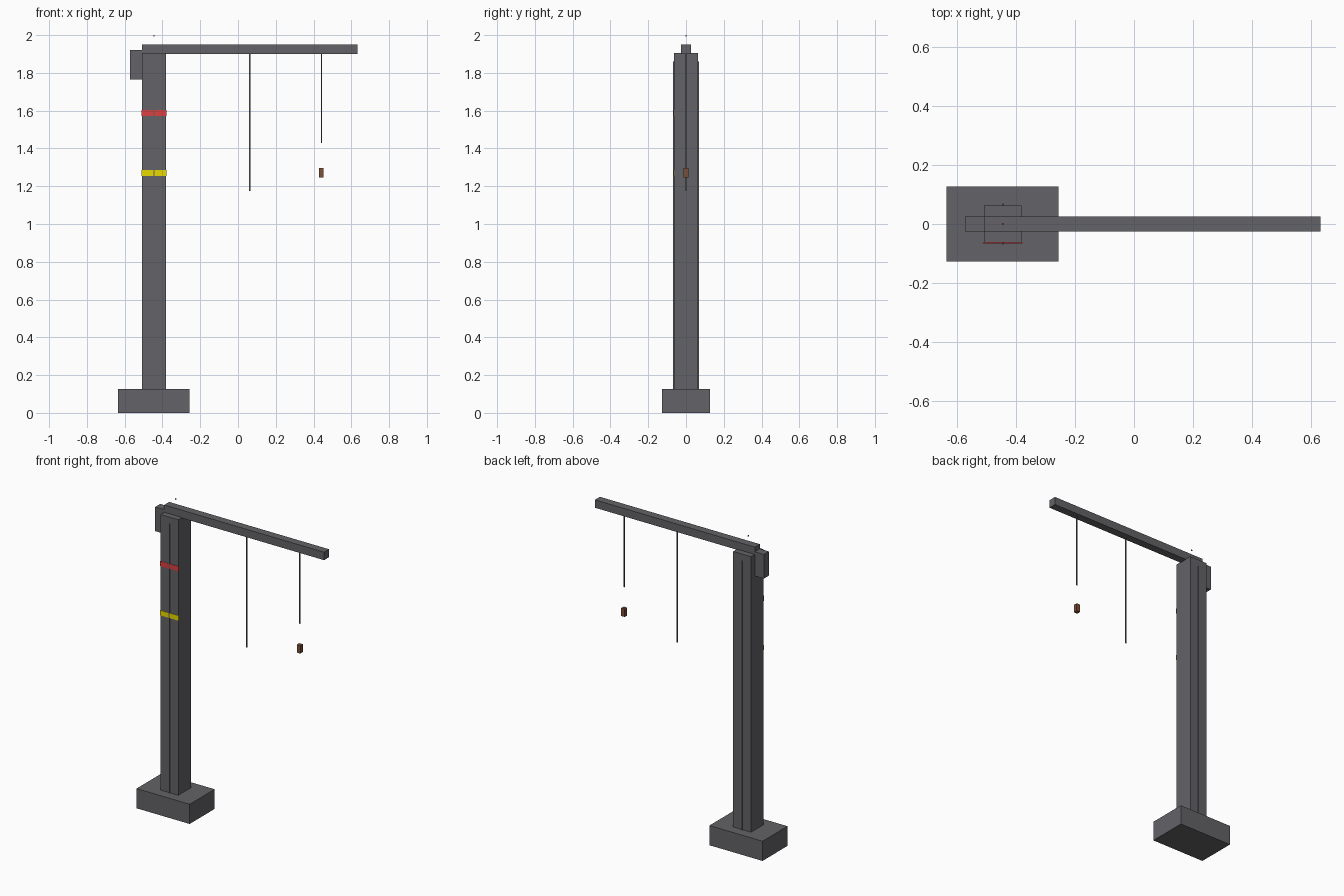
import bpy

if "Cube" in bpy.data.objects:
    bpy.data.objects.remove(bpy.data.objects["Cube"])

U = 0.127          # module size of the structure
MAST_X = -0.445    # mast centre line
STEEL = (0.125, 0.123, 0.135)
materials = {}


def paint(obj, color):
    """Give the object a shared material of this colour."""
    if color not in materials:
        materials[color] = bpy.data.materials.new("paint")
        materials[color].diffuse_color = (*color, 1)
    obj.data.materials.append(materials[color])


def box(name, x, y, z, color=STEEL):
    """Box from (min, max) ranges on each axis."""
    r = (x, y, z)
    bpy.ops.mesh.primitive_cube_add(size=1, location=[(a + b) / 2 for a, b in r])
    o = bpy.context.object
    o.name = name
    o.scale = [b - a for a, b in r]
    bpy.ops.object.transform_apply(location=False, rotation=False, scale=True)
    paint(o, color)
    return o


def bar(name, x, y, z, width, color=STEEL):
    """Square upright bar centred on x, y."""
    h = width / 2
    return box(name, (x - h, x + h), (y - h, y + h), z, color)


# Structure: footing, mast, boom, counterweight
box("footing", (-0.635, -0.256), (-U, U), (0, U))
bar("mast", MAST_X, 0, (U, 1.904), U)
box("boom", (-0.509, 0.632), (-0.0254, 0.0254), (1.9, 1.951))
box("counterweight", (-0.573, -0.509), (-0.0254, 0.0254), (1.765, 1.921))

# Conduits running up the front and back of the mast
for side, s in (("front", -1), ("back", 1)):
    bar(side + "_conduit", MAST_X, s * 0.0655, (U, 1.86), 0.0064)

# Painted bands on the front of the mast
for name, z, color in (("red_band", 1.588, (0.72, 0.05, 0.05)),
                       ("yellow_band", 1.27, (0.8, 0.7, 0.0))):
    box(name, (MAST_X - 0.067, MAST_X + 0.067), (-0.0655, -0.0625),
        (z - 0.016, z + 0.016), color)

# Hanging cables and the load
for name, x, z in (("inner_cable", 0.062, 1.175), ("outer_cable", 0.442, 1.43)):
    bar(name, x, 0, (z, 1.901), 0.0064)
bar("load", 0.441, 0, (1.245, 1.296), 0.0254, (0.2, 0.08, 0.04))

# Tiny warning light at the very top
bar("warning_light", MAST_X, 0, (1.9936, 2.0), 0.0064, (0.7, 0.03, 0.03))

for m in bpy.data.materials:
    if m.users and not m.is_grease_pencil:
        m.use_nodes = True
        m.node_tree.nodes["Principled BSDF"].inputs["Base Color"].default_value = m.diffuse_color
